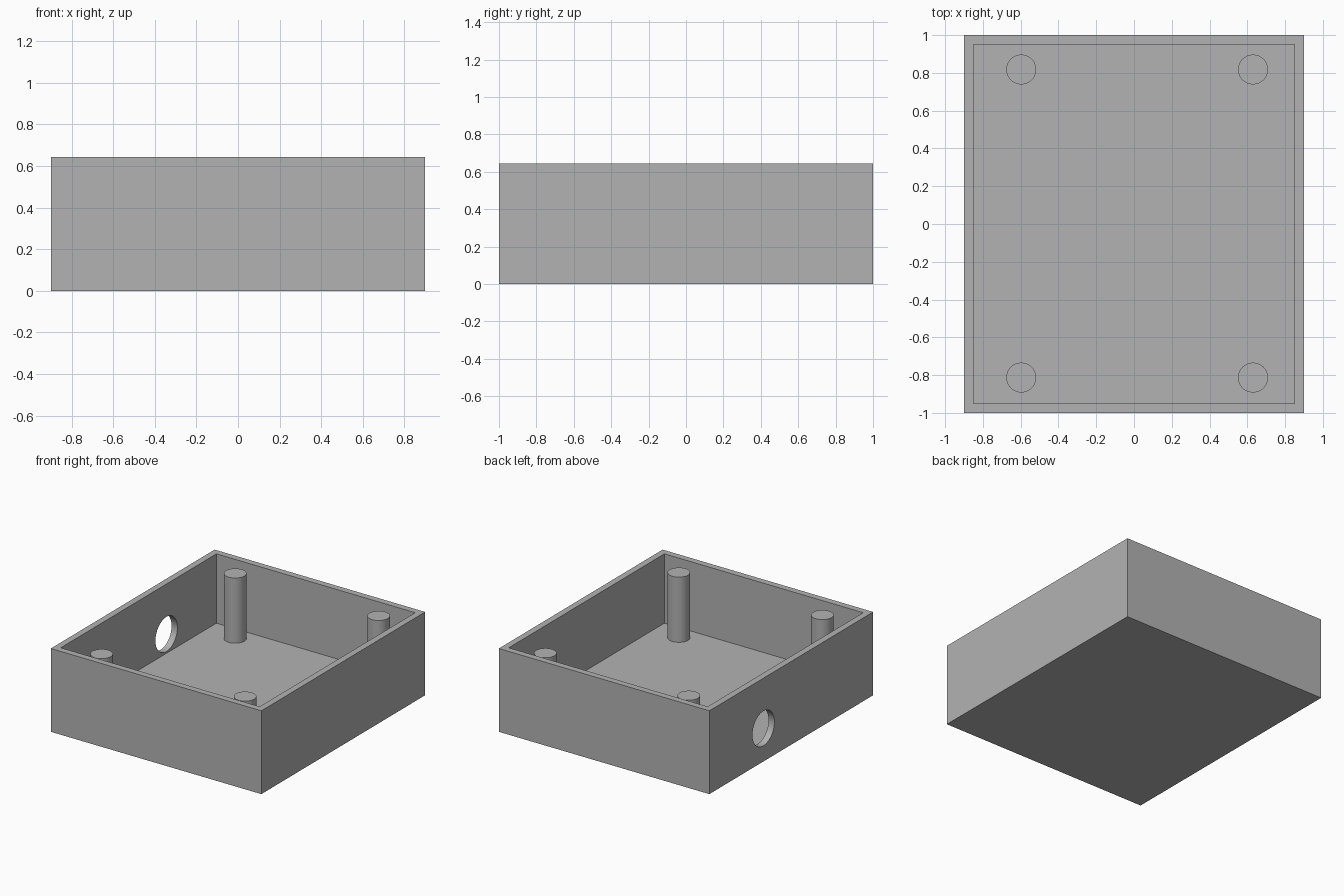
import bpy
import math

default = bpy.data.objects.get("Cube")
if default:
    bpy.data.objects.remove(default, do_unlink=True)

# Overall sizes
WIDTH, LENGTH, HEIGHT = 1.8, 2.0, 0.644
WALL, FLOOR = 0.05, 0.108
POST_RADIUS, POST_TOP = 0.079, 0.612

grey = bpy.data.materials.new("plain grey")
grey.use_nodes = True
colour = (0.45, 0.45, 0.45, 1)
grey.diffuse_color = colour
grey.node_tree.nodes["Principled BSDF"].inputs["Base Color"].default_value = colour


def finish(obj, name):
    obj.name = name
    obj.data.materials.append(grey)
    return obj


def box(name, size, bottom):
    bpy.ops.mesh.primitive_cube_add(size=1, location=(0, 0, bottom + size[2] / 2))
    obj = bpy.context.object
    obj.scale = size
    bpy.ops.object.transform_apply(location=False, rotation=False, scale=True)
    return finish(obj, name)


def cylinder(name, radius, depth, location, rotation=(0, 0, 0)):
    bpy.ops.mesh.primitive_cylinder_add(vertices=64, radius=radius, depth=depth,
                                        location=location, rotation=rotation)
    bpy.ops.object.shade_smooth_by_angle(angle=math.radians(30))
    return finish(bpy.context.object, name)


def cut(target, cutter):
    cutter.hide_render = True
    mod = target.modifiers.new("cut", "BOOLEAN")
    mod.operation = "DIFFERENCE"
    mod.solver = "EXACT"
    mod.object = cutter
    bpy.context.view_layer.objects.active = target
    bpy.ops.object.modifier_apply(modifier=mod.name)
    bpy.data.objects.remove(cutter, do_unlink=True)


# Open-topped case with a cable hole through one side wall
case = box("case", (WIDTH, LENGTH, HEIGHT), 0)
cavity = box("cavity_cutter", (WIDTH - 2 * WALL, LENGTH - 2 * WALL, HEIGHT), FLOOR)
cut(case, cavity)
hole = cylinder("hole_cutter", 0.134, 0.3, (-WIDTH / 2, 0.34, 0.256),
                (0, math.pi / 2, 0))
cut(case, hole)

# Four mounting posts, sunk slightly into the floor
post_bottom = FLOOR - 0.02
for side, x in (("right", -0.597), ("left", 0.63)):
    for end, y in (("front", -0.813), ("back", 0.818)):
        cylinder(f"{end}_{side}_post", POST_RADIUS, POST_TOP - post_bottom,
                 (x, y, (POST_TOP + post_bottom) / 2))
